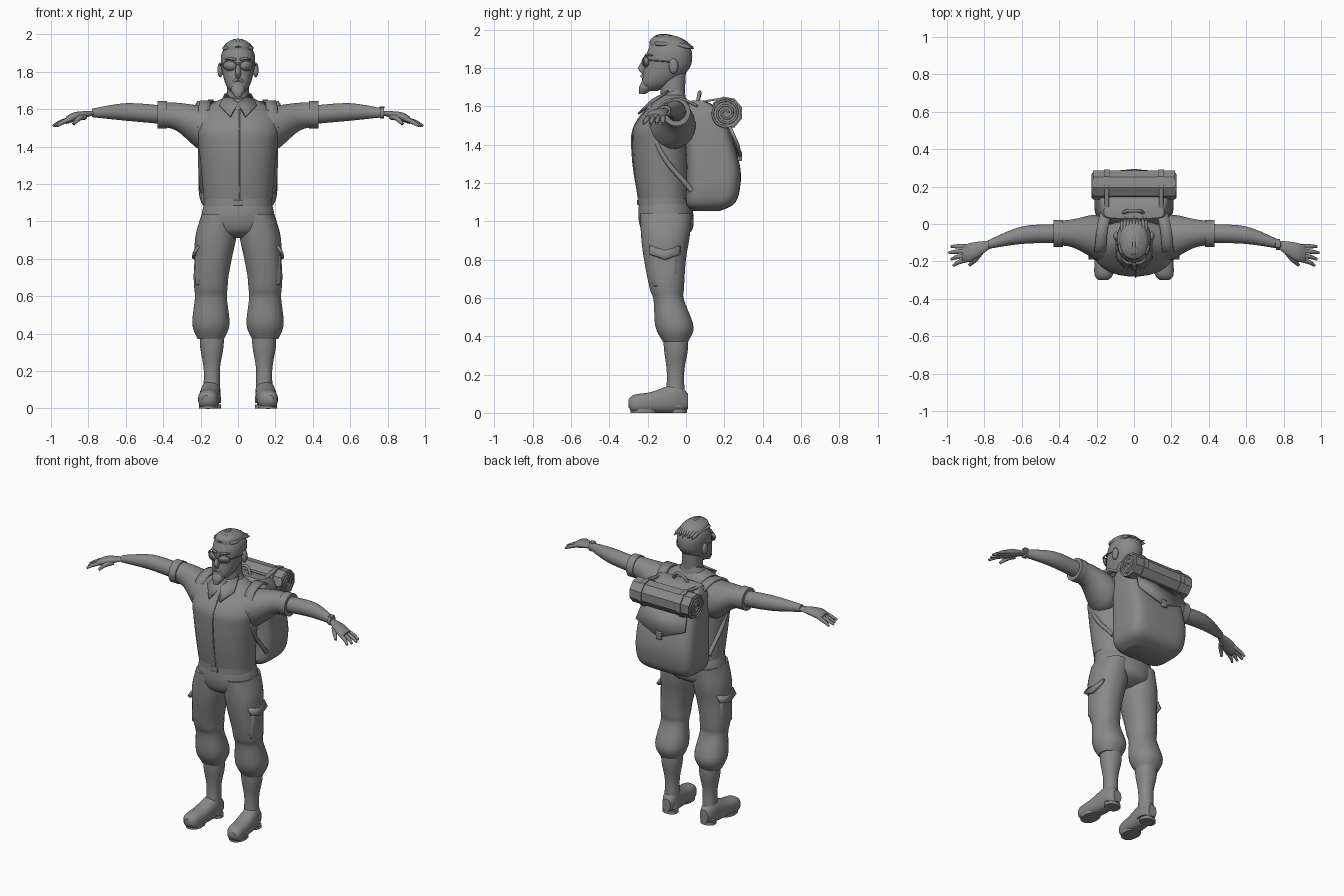
import bpy, bmesh, math
from math import sin, cos, pi, copysign
from mathutils import Vector

cube = bpy.data.objects.get("Cube")
if cube:
    bpy.data.objects.remove(cube, do_unlink=True)

grey = bpy.data.materials.new("mid grey")
grey.use_nodes = True
grey.diffuse_color = (.25, .25, .25, 1)
grey.node_tree.nodes["Principled BSDF"].inputs["Base Color"].default_value = grey.diffuse_color


def finish(name, bm, mirror=False, angle=40, thick=0, bevel=0):
    """Turn a bmesh into a shaded object with its modifiers."""
    bmesh.ops.recalc_face_normals(bm, faces=bm.faces)
    mesh = bpy.data.meshes.new(name)
    bm.to_mesh(mesh)
    bm.free()
    mesh.materials.append(grey)
    ob = bpy.data.objects.new(name, mesh)
    bpy.context.collection.objects.link(ob)
    bpy.ops.object.select_all(action='DESELECT')
    ob.select_set(True)
    bpy.context.view_layer.objects.active = ob
    bpy.ops.object.shade_smooth_by_angle(angle=math.radians(angle))
    if thick:
        shell = ob.modifiers.new("Thickness", 'SOLIDIFY')
        shell.thickness, shell.offset = thick, 0
    if bevel:
        edge = ob.modifiers.new("Bevel", 'BEVEL')
        edge.width, edge.segments = bevel, 2
    if mirror:
        ob.modifiers.new("Mirror", 'MIRROR')


def spline(rows, steps):
    """Pass a smooth curve through rows of numbers."""
    rows = [Vector(row) for row in rows]
    padded = [rows[0]] + rows + [rows[-1]]
    out = []
    for before, a, b, after in zip(padded, padded[1:], padded[2:], padded[3:]):
        for k in range(steps):
            t = k / steps
            ease = t * t * (3 - 2 * t)
            leave, arrive = t * (1 - t) ** 2 / 2, t * t * (1 - t) / 2
            out.append(a + (b - a) * ease + (b - before) * leave - (after - a) * arrive)
    return out + [rows[-1]]


def skin(name, rings, power, segs, place, **look):
    """Join elliptical rings (position, centre u, centre v, radius u, radius v)."""
    def bulge(value):
        return copysign(abs(value) ** (2 / power), value)

    bm = bmesh.new()
    loops = []
    for s, cu, cv, ru, rv in rings:
        angles = [2 * pi * (i + .5) / segs for i in range(segs)]
        loops.append([bm.verts.new(place(s, cu + ru * bulge(cos(a)), cv + rv * bulge(sin(a))))
                      for a in angles])
    for low, high in zip(loops, loops[1:]):
        for i in range(segs):
            bm.faces.new((low[i - 1], low[i], high[i], high[i - 1]))
    bm.faces.new(loops[0])
    bm.faces.new(loops[-1])
    finish(name, bm, **look)


def column(name, rows, cx=lambda z: 0, power=2.2, segs=28, steps=5, shear=0, **look):
    """Upright part from rows of (height, front, back, half width)."""
    rings = [(z, cx(z), (front + back) / 2, half, (back - front) / 2)
             for z, front, back, half in spline(rows, steps)]
    skin(name, rings, power, segs, lambda z, x, y: (x, y, z + shear * y), **look)


def along_y(name, rows, cx, power=2.5, **look):
    """Lengthwise part from rows of (y, bottom, top, half width)."""
    rings = [(y, cx(y), (low + top) / 2, half, (top - low) / 2)
             for y, low, top, half in spline(rows, 5)]
    skin(name, rings, power, 24, lambda y, x, z: (x, y, z), **look)


def along_x(name, rows, flat=1, segs=24, steps=5, **look):
    """Sideways part from rows of (x, y, z, radius)."""
    rings = [(x, y, z, r, r * flat) for x, y, z, r in spline(rows, steps)]
    skin(name, rings, 2, segs, lambda x, y, z: (x, y, z), **look)


def cord(name, paths, radius, mirror=False, cyclic=False):
    """Round cords through points, each with an optional radius factor."""
    curve = bpy.data.curves.new(name, 'CURVE')
    curve.dimensions = '3D'
    curve.bevel_depth, curve.bevel_resolution, curve.resolution_u = radius, 2, 5
    curve.use_fill_caps = True
    for side in ((1, -1) if mirror else (1,)):
        for path in paths:
            strand = curve.splines.new('BEZIER')
            strand.bezier_points.add(len(path) - 1)
            strand.use_cyclic_u = cyclic
            for knot, (x, y, z, *factor) in zip(strand.bezier_points, path):
                knot.co = (x * side, y, z)
                knot.radius = factor[0] if factor else 1
                knot.handle_left_type = knot.handle_right_type = 'AUTO'
    curve.materials.append(grey)
    bpy.context.collection.objects.link(bpy.data.objects.new(name, curve))


def plate(name, polygons, thick, **look):
    bm = bmesh.new()
    for polygon in polygons:
        bm.faces.new([bm.verts.new(point) for point in polygon])
    bmesh.ops.remove_doubles(bm, verts=bm.verts, dist=.001)
    finish(name, bm, thick=thick, **look)


def ribbon(name, path, half, thick, **look):
    points, side = spline(path, 5), Vector((half, 0, 0))
    plate(name, [(a - side, a + side, b + side, b - side) for a, b in zip(points, points[1:])],
          thick, **look)


def solid(name, make, centre, size, **look):
    """Scale and place a unit cube or ball."""
    bm = bmesh.new()
    if make == "box":
        bmesh.ops.create_cube(bm, size=1)
    else:
        bmesh.ops.create_uvsphere(bm, u_segments=16, v_segments=10, radius=.5)
    for vert in bm.verts:
        vert.co = [c + k * s for c, k, s in zip(centre, vert.co, size)]
    finish(name, bm, **look)


# Shirt
column("shirt", [(1.12, -.25, .02, .185), (1.25, -.27, .02, .195), (1.4, -.28, .02, .21),
                 (1.5, -.27, .02, .22), (1.6, -.19, .02, .18), (1.66, -.13, -.01, .08)])
along_x("sleeve", [(.1, -.1, 1.5, .11), (.2, -.07, 1.5, .12), (.33, -.05, 1.56, .075),
                   (.43, -.05, 1.57, .065)], mirror=True)
along_x("sleeve_cuff", [(x, -.05, 1.57, .073) for x in (.38, .43)], steps=1, mirror=True)
column("collar", [(1.64, -.17, 0, .1), (1.7, -.15, -.01, .07)], shear=.3)
plate("collar_point", [[(0, -.18, 1.63), (.04, -.25, 1.56), (.1, -.18, 1.62), (.07, -.09, 1.68)]],
      .012, mirror=True)
cord("placket_edge", [[(.01, -.2, 1.6), (.01, -.275, 1.48), (.01, -.28, 1.35), (.01, -.248, 1.12)]], .004)

# Arms and hands
along_x("arm", [(.4, -.05, 1.57, .05), (.6, -.06, 1.585, .047), (.78, -.11, 1.58, .023)], mirror=True)
along_x("palm", [(.77, -.11, 1.58, .022), (.87, -.15, 1.56, .05), (.92, -.16, 1.54, .04)],
        flat=.5, mirror=True)
fingers = [[(.89, -.12 - .024 * i, 1.55), (.95 - .007 * abs(i - 1), -.12 - .028 * i, 1.53),
            (.99 - .012 * abs(i - 1), -.12 - .034 * i, 1.51, .6)] for i in range(4)]
thumb = [(.82, -.15, 1.56, 1.4), (.85, -.19, 1.55, 1.2), (.88, -.22, 1.52, .7)]
cord("fingers", fingers + [thumb], .012, mirror=True)
along_x("wrist_watch", [(x, -.11, 1.58, .03) for x in (.76, .78)], steps=1)
solid("watch_face", "box", (.77, -.11, 1.61), (.03, .03, .01), bevel=.004)

# Trousers
column("hips", [(1.13, -.24, .02, .17), (1.03, -.25, .04, .195), (.95, -.23, .03, .16), (.91, -.17, -.04, .07)])
column("belt", [(z, -.25, .03, .183) for z in (1.08, 1.12)], steps=1)
solid("belt_buckle", "box", (0, -.25, 1.1), (.05, .01, .03), bevel=.004)
column("trouser_leg", [(1.04, -.24, .03, .09), (.92, -.235, .02, .11), (.8, -.22, 0, .1),
                       (.65, -.19, -.01, .09), (.59, -.17, -.01, .086),
                       (.45, -.16, .04, .1), (.37, -.12, .01, .07)],
       lambda z: .145 - .12 * max(0, z - .7), mirror=True)
solid("cargo_pocket", "box", (.205, -.11, .74), (.05, .13, .17), bevel=.02, mirror=True)
plate("pocket_flap", [[(.22, -.11, .86), (.24, -.11, .8), (.235, y, .83), (.21, y, .87)]
                      for y in (-.19, -.03)], .016, mirror=True)

# Boots
column("boot_shaft", [(.42, -.12, .01, .064), (.33, -.115, .01, .063), (.2, -.1, -.01, .043),
                      (.03, -.11, 0, .05)], lambda z: .14, mirror=True)
along_y("boot_foot", [(.01, .02, .1, .03), (-.05, 0, .15, .05), (-.18, 0, .11, .055),
                      (-.27, 0, .095, .05), (-.3, .03, .07, .025)],
        lambda y: .14 - .08 * y, mirror=True)
for name, front, back, middle in (("boot_sole", -.29, -.15, .16), ("boot_heel", -.08, .005, .14)):
    column(name, [(z, front, back, .05) for z in (0, .02)], lambda z: middle, steps=1, mirror=True)

# Head
column("neck", [(1.6, -.13, -.01, .06), (1.78, -.14, 0, .06)])
column("head", [(1.68, -.21, -.15, .02), (1.72, -.23, -.07, .06), (1.8, -.22, .02, .085),
                (1.89, -.2, .03, .09), (1.94, -.17, -.01, .06), (1.96, -.12, -.06, .02)])
column("nose", [(1.85, -.22, -.19, .01), (1.8, -.25, -.19, .015), (1.77, -.23, -.19, .015)])
solid("ear", "ball", (.095, -.065, 1.81), (.03, .05, .08), mirror=True)
solid("eye", "ball", (.04, -.2, 1.83), (.03, .02, .02), mirror=True)
cord("eyebrows", [[(.01, -.21, 1.865), (.04, -.205, 1.87), (.07, -.175, 1.865, .5)]], .007, True)
cord("moustache", [[(0, -.23, 1.76), (.02, -.22, 1.75), (.035, -.205, 1.71)]], .009, True)
column("goatee", [(1.665, -.245, -.21, .016), (1.7, -.245, -.17, .038), (1.74, -.225, -.18, .03)])

# Glasses
turns = [2 * pi * k / 10 for k in range(10)]
rim = [(.045 + .034 * cos(a), .015 * cos(a) - .212, 1.833 + .026 * sin(a)) for a in turns]
cord("glasses_rims", [rim], .003, mirror=True, cyclic=True)
plate("glasses_lens", [rim], .003, mirror=True)
cord("glasses_arms", [[(.08, -.197, 1.84), (.09, -.18, 1.84), (.096, -.06, 1.83)]], .0035, True)
cord("glasses_bridge", [[(.012, -.225, 1.84), (0, -.23, 1.84)]], .0035, True)

# Swept-back hair
column("hair_cap", [(1.905, -.19, .025, .08), (1.94, -.185, 0, .07), (1.965, -.14, -.05, .03)], shear=-.06)
locks = []
for i in range(-4, 5):
    x, drop = i * .016, .0022 * i * i
    locks.append([(x / 2, drop - .19, 1.93, .7), (x, -.15, 1.962 - drop), (x, -.07, 1.96 - drop),
                  (x, 0, 1.93 - drop / 2), (x, .04 - .006 * (i % 3), 1.9 + .01 * (i % 2), .2)])
cord("hair_locks", locks, .011)

# Backpack
column("backpack", [(1.055, .03, .18, .14), (1.09, 0, .25, .19), (1.16, 0, .28, .21), (1.3, 0, .28, .21),
                    (1.55, -.01, .2, .19), (1.63, .03, .1, .16)], power=4.5, segs=36)
plate("backpack_flap", [[(0, .22, 1.51), (side * .16, .22, 1.51), (side * .18, .27, 1.4), (0, .285, 1.33)]
                        for side in (1, -1)], .018)
solid("flap_buckle", "box", (0, .285, 1.34), (.04, .016, .05), bevel=.005)
cord("carry_handle", [[(-.06, .06, 1.62), (-.03, .07, 1.66), (.02, .07, 1.67), (.05, .06, 1.62)]], .01)
ribbon("shoulder_strap", [(.15, .06, 1.6), (.17, -.03, 1.64), (.18, -.13, 1.61), (.19, -.18, 1.5)],
       .03, .014, mirror=True)
cord("strap_tail", [[(.19, -.18, 1.5), (.2, -.13, 1.36), (.19, .03, 1.16)]], .014, True)

# Rolled sleeping mat with two ties
roll_y, roll_z = .21, 1.565
along_x("bedroll", [(x, roll_y, roll_z, .08) for x in (-.22, .22)], segs=9, steps=1, angle=20)
along_x("bedroll_tie", [(x, roll_y, roll_z, .087) for x in (.13, .16)], segs=9, steps=1, angle=20, mirror=True)
spiral = []
for k in range(23):
    reach, turn = .01 + .003 * k, k * pi / 4
    spiral.append((.22, roll_y + reach * cos(turn), roll_z + reach * sin(turn)))
cord("bedroll_spiral", [spiral], .006, mirror=True)
ribbon("bedroll_hanger", [(.145, .06, 1.62), (.145, roll_y, roll_z + .08)], .012, .01, mirror=True)
